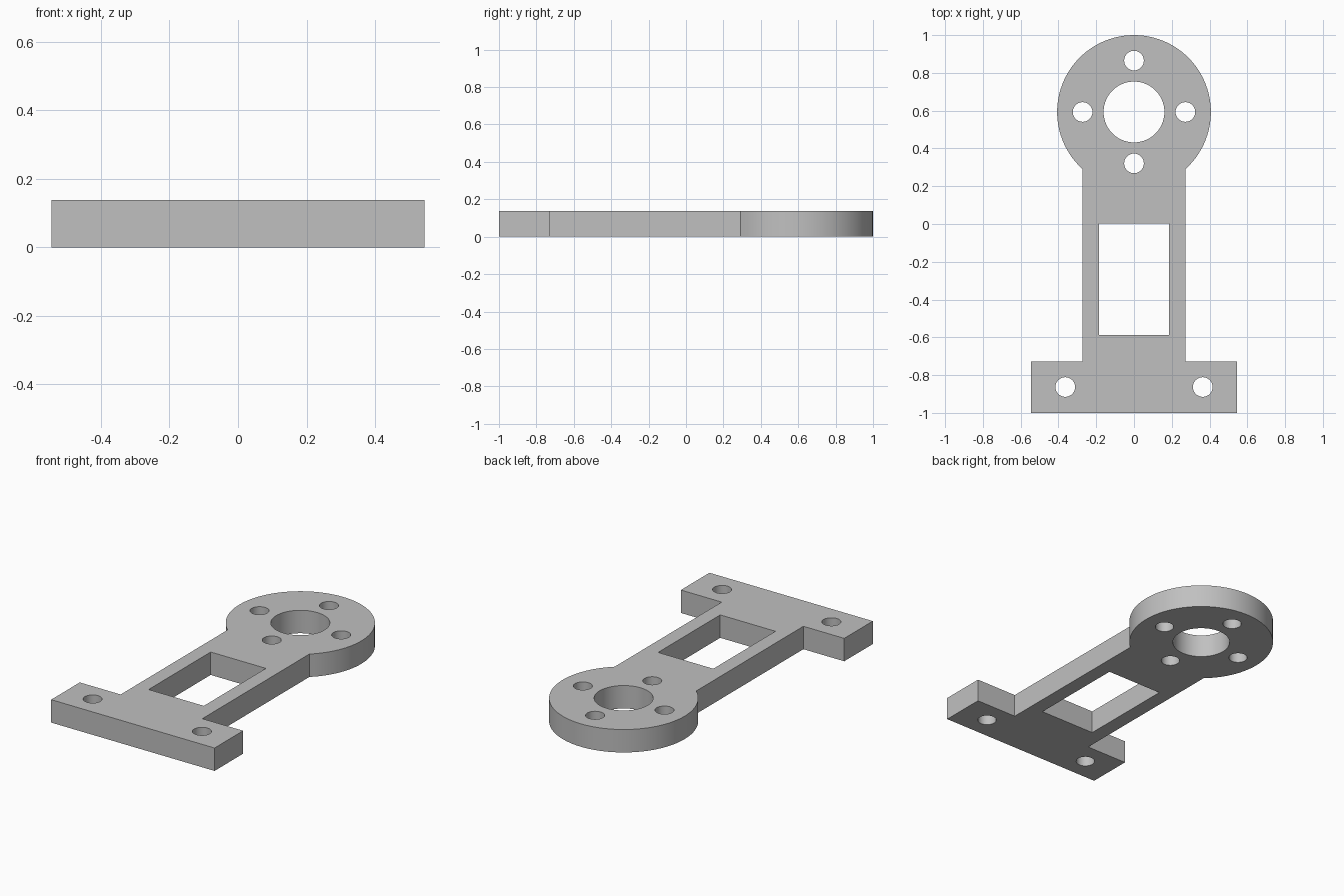
import bpy, bmesh, math

if "Cube" in bpy.data.objects:
    bpy.data.objects.remove(bpy.data.objects["Cube"])

HEIGHT = 0.138
RING_Y, RING_R = 0.593, 0.407      # round mounting head
BOLT_R, HOLE_R, BORE_R = 0.272, 0.052, 0.161
NECK_X, BASE_X, BASE_Y = 0.272, 0.544, -0.728


def arc(cx, cy, r, start, end, n):
    """n + 1 points along an arc."""
    return [(cx + r * math.cos(start + (end - start) * i / n),
             cy + r * math.sin(start + (end - start) * i / n)) for i in range(n + 1)]


def circle(cx, cy, r, n):
    return arc(cx, cy, r, 0, 2 * math.pi, n)[:-1]


# Outer outline: T-shaped foot, neck and round head
a = math.acos(NECK_X / RING_R)
outline = [(-NECK_X, BASE_Y), (-BASE_X, BASE_Y), (-BASE_X, -1),
           (BASE_X, -1), (BASE_X, BASE_Y), (NECK_X, BASE_Y)]
outline += arc(0, RING_Y, RING_R, -a, math.pi + a, 72)

# Openings: window, centre bore, four head holes, two foot holes
loops = [outline,
         [(-0.184, -0.588), (0.184, -0.588), (0.184, 0.003), (-0.184, 0.003)],
         circle(0, RING_Y, BORE_R, 64)]
for i in range(4):
    t = i * math.pi / 2
    loops.append(circle(BOLT_R * math.cos(t), RING_Y + BOLT_R * math.sin(t), HOLE_R, 40))
for side in (-1, 1):
    loops.append(circle(side * 0.364, -0.863, HOLE_R, 40))

# Fill the flat profile and extrude it to full thickness
bm = bmesh.new()
for loop in loops:
    vs = [bm.verts.new((x, y, 0)) for x, y in loop]
    for i, v in enumerate(vs):
        bm.edges.new((v, vs[(i + 1) % len(vs)]))
bmesh.ops.triangle_fill(bm, use_beauty=True, use_dissolve=False, edges=bm.edges[:])
ext = bmesh.ops.extrude_face_region(bm, geom=bm.faces[:], use_keep_orig=True)
top = [g for g in ext["geom"] if isinstance(g, bmesh.types.BMVert)]
bmesh.ops.translate(bm, verts=top, vec=(0, 0, HEIGHT))
bmesh.ops.recalc_face_normals(bm, faces=bm.faces[:])

mesh = bpy.data.meshes.new("mounting_bracket")
bm.to_mesh(mesh)
bm.free()
bracket = bpy.data.objects.new("mounting_bracket", mesh)
bpy.context.collection.objects.link(bracket)

grey = bpy.data.materials.new("plain grey")
grey.diffuse_color = (0.53, 0.53, 0.53, 1)
grey.use_nodes = True
grey.node_tree.nodes["Principled BSDF"].inputs["Base Color"].default_value = grey.diffuse_color
mesh.materials.append(grey)

bpy.context.view_layer.objects.active = bracket
bracket.select_set(True)
bpy.ops.object.shade_smooth_by_angle(angle=math.radians(30))
